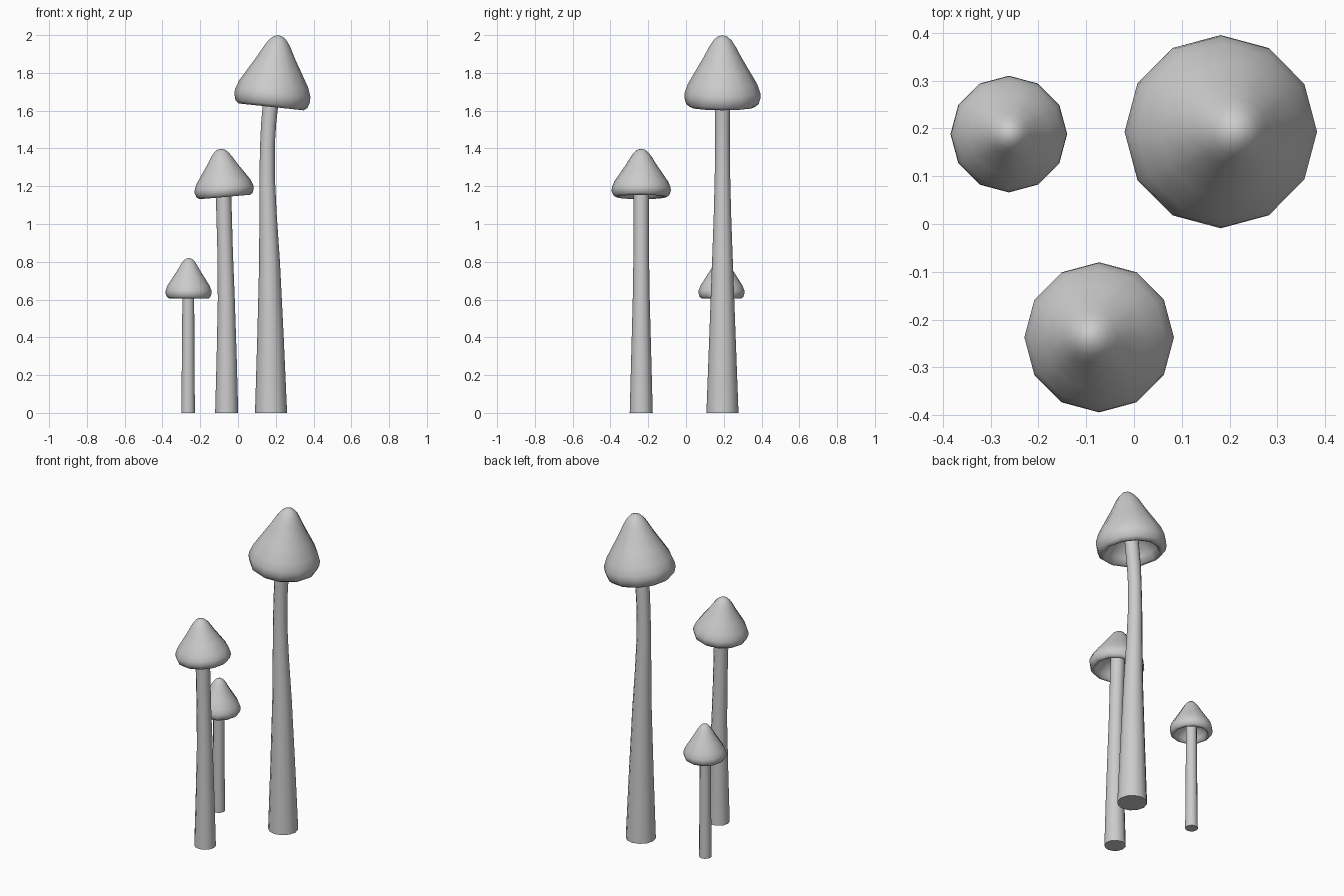
import bpy
import bmesh
from math import cos, sin, tau, radians

cube = bpy.data.objects.get("Cube")
if cube:
    bpy.data.objects.remove(cube)

SIDES = 12

grey = bpy.data.materials.new("plain grey")
grey.use_nodes = True
grey.diffuse_color = (0.6, 0.6, 0.6, 1)
bsdf = next(n for n in grey.node_tree.nodes if n.type == 'BSDF_PRINCIPLED')
bsdf.inputs["Base Color"].default_value = grey.diffuse_color


def loft(name, rings):
    """Skin a stack of level circles (x, z, radius), closing both ends."""
    bm = bmesh.new()
    loops = []
    for x, z, r in rings:
        loops.append([bm.verts.new((x + r * cos(tau * i / SIDES), r * sin(tau * i / SIDES), z))
                      for i in range(SIDES)])
    for low, high in zip(loops, loops[1:]):
        for i in range(SIDES):
            j = (i + 1) % SIDES
            bm.faces.new((low[i], low[j], high[j], high[i]))
    bm.faces.new(loops[0][::-1])
    bm.faces.new(loops[-1])
    bmesh.ops.recalc_face_normals(bm, faces=bm.faces)
    mesh = bpy.data.meshes.new(name)
    bm.to_mesh(mesh)
    bm.free()
    mesh.materials.append(grey)
    obj = bpy.data.objects.new(name, mesh)
    bpy.context.collection.objects.link(obj)
    bpy.ops.object.select_all(action='DESELECT')
    obj.select_set(True)
    bpy.context.view_layer.objects.active = obj
    bpy.ops.object.shade_smooth_by_angle(angle=radians(60))
    return obj


# Cap profile (radius, height) in units of cap radius and cap height:
# hollow underside, rolled rim, then the bell up to a rounded tip
CAP = [(0.1, 0.34), (0.5, 0.26), (0.7, 0.1), (0.78, 0.01), (0.86, 0.0), (0.95, 0.04),
       (1.0, 0.13), (0.99, 0.2), (0.91, 0.32), (0.7, 0.51), (0.5, 0.69), (0.35, 0.84),
       (0.24, 0.93), (0.13, 0.985), (0.03, 1.0)]


def mushroom(size, y, stem, cap_x, cap_z, radius, height, tilt):
    loft(size + "_stem", stem).location.y = y
    cap = loft(size + "_cap", [(0, h * height, r * radius) for r, h in CAP])
    cap.location = (cap_x, y, cap_z)
    cap.rotation_euler.y = radians(tilt)


# Stem rings are (x, z, radius)
mushroom("tall", 0.193,
         [(0.175, 0, 0.085), (0.172, 0.4, 0.07), (0.167, 0.8, 0.055), (0.159, 1.05, 0.046),
          (0.154, 1.25, 0.041), (0.156, 1.42, 0.039), (0.162, 1.53, 0.04), (0.171, 1.62, 0.041),
          (0.185, 1.74, 0.04)],
         0.176, 1.62, 0.202, 0.38, 6)
mushroom("middle", -0.237,
         [(-0.06, 0, 0.061), (-0.06, 0.3, 0.053), (-0.062, 0.6, 0.045), (-0.068, 0.85, 0.041),
          (-0.075, 1.1, 0.041), (-0.08, 1.22, 0.041)],
         -0.07, 1.143, 0.157, 0.255, -5)
mushroom("small", 0.188,
         [(-0.264, 0, 0.036), (-0.264, 0.3, 0.033), (-0.263, 0.66, 0.031)],
         -0.262, 0.606, 0.122, 0.213, 0.5)
